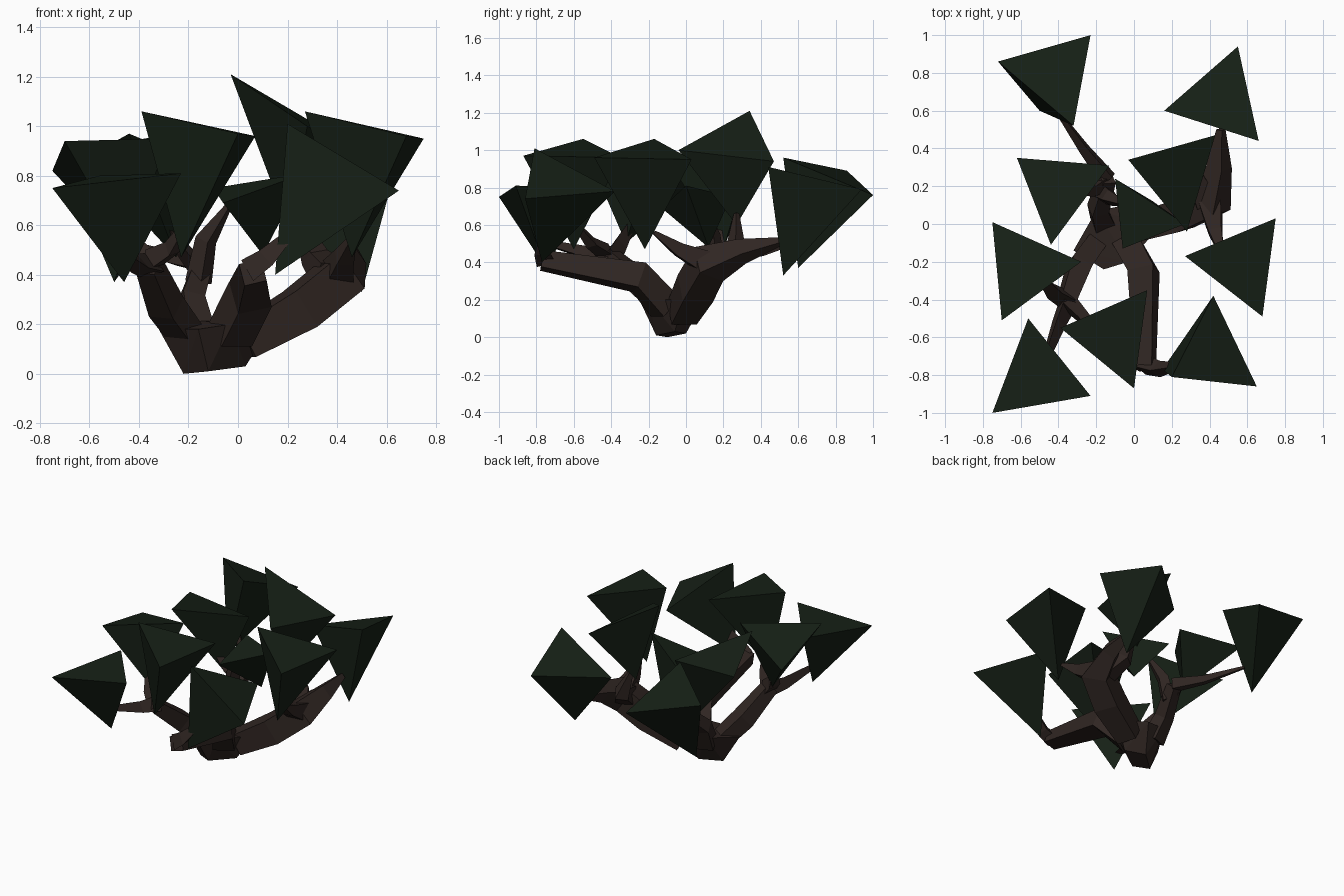
import bpy, bmesh
from mathutils import Vector

if "Cube" in bpy.data.objects:
    bpy.data.objects.remove(bpy.data.objects["Cube"])


def material(name, color):
    m = bpy.data.materials.new(name)
    m.diffuse_color = (*color, 1)
    m.use_nodes = True
    m.node_tree.nodes["Principled BSDF"].inputs["Base Color"].default_value = m.diffuse_color
    return m


GREEN = material("dark_leaf", (0.008, 0.0145, 0.008))
BROWN = material("bark", (0.029, 0.019, 0.016))


def finish(bm, name, mat):
    bmesh.ops.recalc_face_normals(bm, faces=bm.faces)
    me = bpy.data.meshes.new(name)
    bm.to_mesh(me)
    bm.free()
    me.materials.append(mat)
    ob = bpy.data.objects.new(name, me)
    bpy.context.collection.objects.link(ob)
    return ob


def leaf_clump(name, *corners):
    """Tetrahedron: three upper corners and a low tip."""
    bm = bmesh.new()
    bmesh.ops.convex_hull(bm, input=[bm.verts.new(c) for c in corners])
    return finish(bm, name, GREEN)


def branch(name, path, radii, sides=4):
    """Tapered faceted limb along a path."""
    pts = [Vector(p) for p in path]
    bm = bmesh.new()
    rings, prev, side = [], None, None
    for i, p in enumerate(pts):
        t = (pts[min(i + 1, len(pts) - 1)] - pts[max(i - 1, 0)]).normalized()
        if prev is None:
            side = t.orthogonal().normalized()
            flat = t.cross(Vector((0, 0, 1)))
            if flat.length > 0.1:
                side = (flat.normalized() + t.cross(flat).normalized()).normalized()
        else:
            side = prev.rotation_difference(t) @ side
        prev = t
        up = t.cross(side)
        quad = (side, up, -side, -up) if sides == 4 else (side, up * .9 - side * .5, -up * .9 - side * .5)
        rings.append([bm.verts.new(p + d * radii[i]) for d in quad])
    for a, b in zip(rings, rings[1:]):
        for k in range(len(a)):
            j = (k + 1) % len(a)
            bm.faces.new((a[k], a[j], b[j], b[k]))
    bm.faces.new(rings[0])
    bm.faces.new(rings[-1])
    return finish(bm, name, BROWN)


# Foliage
clumps = {
    "back_left": ((-.72, .86, .89), (-.23, 1, .76), (-.32, .52, .96), (-.5, .6, .37)),
    "back_right": ((.16, .6, .75), (.55, .94, .79), (.66, .44, .91), (.5, .52, .33)),
    "mid_left": ((-.62, .35, .87), (-.13, .31, .84), (-.44, -.11, .97), (-.25, .2, .47)),
    "crown": ((-.03, .34, 1.21), (.43, .47, .94), (.28, -.04, 1.0), (.2, .27, .6)),
    "inner": ((-.1, .24, .75), (.27, 0, .81), (-.06, -.13, .69), (.1, .12, .48)),
    "left": ((-.75, .01, .82), (-.28, -.2, .95), (-.7, -.51, .94), (-.45, -.32, .5)),
    "front_left": ((-.75, -1, .75), (-.23, -.91, .81), (-.56, -.5, .8), (-.46, -.75, .37)),
    "front_mid": ((-.39, -.55, 1.06), (.07, -.35, .96), (0, -.87, .97), (-.23, -.6, .47)),
    "front_right": ((.2, -.81, 1.01), (.65, -.86, .74), (.42, -.38, .78), (.15, -.77, .4)),
    "right": ((.27, -.17, 1.06), (.75, .03, .95), (.68, -.49, .96), (.46, -.22, .47)),
}
for n, c in clumps.items():
    leaf_clump("leaves_" + n, *c)

# Trunk stump: convex block where the main limbs meet
bm = bmesh.new()
stump = [(-.22, -.1, 0), (-.12, -.16, .01), (.03, -.06, .03), (-.1, 0, .02), (-.32, -.14, .18),
         (-.16, -.24, .18), (-.03, -.2, .2), (.14, -.01, .2), (-.04, .1, .2), (-.2, .07, .22)]
bmesh.ops.convex_hull(bm, input=[bm.verts.new(v) for v in stump])
finish(bm, "trunk", BROWN)

# Main limbs
branch("front_limb", [(-.03, -.11, .16), (.05, -.25, .32), (.06, -.77, .41)], [.1, .1, .065])
branch("front_limb_tip", [(.05, -.75, .41), (.12, -.77, .46), (.25, -.75, .6)], [.06, .05, .015], 3)
branch("right_limb", [(.02, -.02, .13), (.25, .05, .26), (.41, .12, .39), (.45, .3, .46), (.46, .5, .51)],
       [.1, .12, .12, .07, .025])
branch("right_limb_fork", [(.4, .13, .39), (.43, -.04, .47), (.47, -.17, .56)], [.09, .05, .015])
branch("crown_fork", [(.38, .13, .39), (.31, .27, .47), (.23, .27, .66)], [.09, .06, .015])
branch("left_limb", [(-.21, -.11, .16), (-.29, -.22, .27), (-.36, -.42, .44)], [.075, .08, .06])
branch("back_limb", [(-.16, .0, .15), (-.19, .08, .3), (-.14, .24, .45)], [.08, .065, .05])

# Twigs reaching the leaf clumps
branch("twig_front_left", [(-.35, -.4, .43), (-.4, -.52, .44), (-.48, -.74, .5)], [.06, .045, .02], 3)
branch("twig_left", [(-.35, -.4, .43), (-.42, -.36, .5), (-.5, -.27, .65)], [.06, .05, .02], 3)
branch("twig_front_mid", [(-.35, -.42, .45), (-.27, -.5, .5), (-.2, -.6, .62)], [.055, .04, .015], 3)
branch("twig_back_left", [(-.13, .24, .44), (-.26, .4, .46), (-.42, .62, .52)], [.055, .035, .012], 3)
branch("twig_mid_left", [(-.15, .22, .42), (-.22, .18, .5), (-.34, .17, .66)], [.05, .035, .012], 3)
branch("twig_inner", [(-.16, .16, .37), (-.13, .14, .54), (-.03, .1, .69)], [.055, .045, .012])
